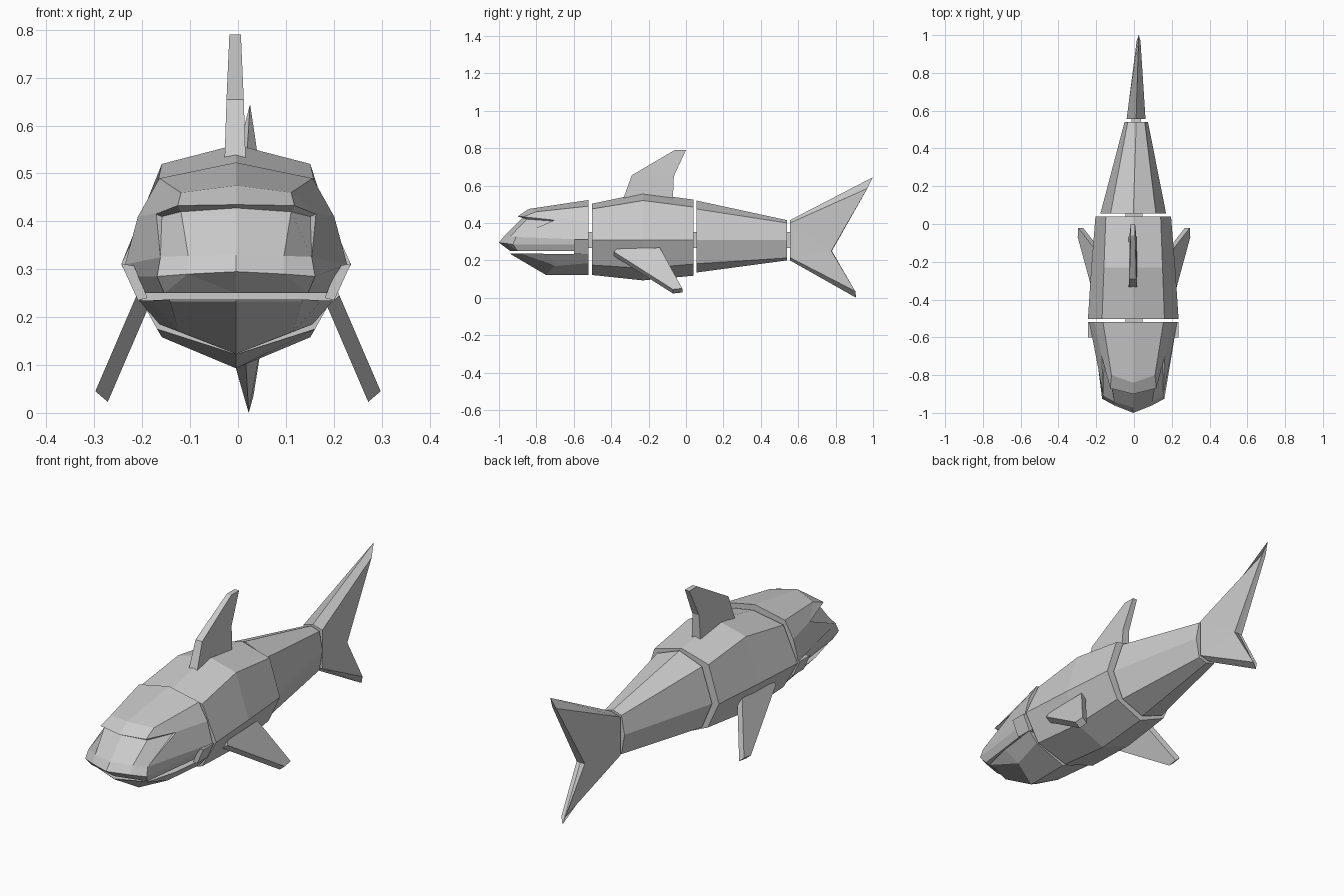
import bpy, bmesh
from mathutils import Vector

def loft(name, rings, caps=True):
    """Skin a list of closed rings with flat faces and cap both ends."""
    bm = bmesh.new()
    rows = [[bm.verts.new(p) for p in r] for r in rings]
    n = len(rows[0])
    for a, b in zip(rows, rows[1:]):
        for i in range(n):
            j = (i + 1) % n
            bm.faces.new((a[i], a[j], b[j], b[i]))
    if caps:
        bm.faces.new(rows[0][::-1])
        bm.faces.new(rows[-1])
    bmesh.ops.remove_doubles(bm, verts=bm.verts, dist=0.0005)
    bmesh.ops.triangulate(bm, faces=[f for f in bm.faces if len(f.verts) > 4])
    bmesh.ops.recalc_face_normals(bm, faces=bm.faces)
    me = bpy.data.meshes.new(name)
    bm.to_mesh(me)
    bm.free()
    ob = bpy.data.objects.new(name, me)
    bpy.context.collection.objects.link(ob)
    return ob

def ring(half, cx=-0.004):
    """Mirror half a section (top centre to bottom centre) into a full ring."""
    return [(cx + x, y, z) for x, y, z in half] + \
           [(cx - x, y, z) for x, y, z in half[-2:0:-1]]

def section(y, top, sx, sz, w, lx, lz, bottom, cx=-0.004, mid=0.31):
    return ring([(0, y, top), (sx, y, sz), (w, y, mid), (lx, y, lz), (0, y, bottom)], cx)

def box(name, c, s):
    x, y, z = (v / 2 for v in s)
    rect = [(-x, -z), (x, -z), (x, z), (-x, z)]
    return loft(name, [[(c[0] + a, c[1] + e, c[2] + b) for a, b in rect] for e in (-y, y)])

# faceted body segments
loft("body", [
    section(-0.503, 0.503, 0.165, 0.475, 0.24, 0.165, 0.175, 0.122),
    section(-0.23, 0.56, 0.155, 0.52, 0.222, 0.155, 0.158, 0.093),
    section(0.04, 0.525, 0.145, 0.485, 0.2, 0.14, 0.18, 0.118)])
loft("rear_body", [
    section(0.055, 0.52, 0.12, 0.475, 0.174, 0.12, 0.182, 0.135),
    section(0.54, 0.415, 0.045, 0.40, 0.062, 0.045, 0.213, 0.2, 0.012)])

# joint links between segments
box("front_joint", (0, -0.512, 0.31), (0.09, 0.08, 0.085))
box("middle_joint", (0, 0.047, 0.31), (0.09, 0.08, 0.085))
box("rear_joint", (0.012, 0.548, 0.31), (0.05, 0.06, 0.085))

# upper head: back, brow top, brow lip, eye recess, snout, snout edge
low = [(0.165, -0.925, 0.285), (0.15, -0.9, 0.25), (0, -0.94, 0.25)]
cheek = (0.158, -0.91, 0.325)
loft("upper_head", [ring(h) for h in (
    [(0, -0.52, 0.523), (0.16, -0.52, 0.49), (0.205, -0.52, 0.41), (0.232, -0.52, 0.31),
     (0.215, -0.52, 0.285), (0.198, -0.52, 0.25), (0, -0.52, 0.25)],
    [(0, -0.84, 0.475), (0.115, -0.8, 0.46), (0.167, -0.7, 0.417), cheek] + low,
    [(0, -0.9, 0.435), (0.122, -0.87, 0.433), (0.167, -0.7, 0.415), cheek] + low,
    [(0, -0.875, 0.428), (0.115, -0.85, 0.42), (0.155, -0.71, 0.41), cheek] + low,
    [(0, -0.972, 0.33), (0.1, -0.94, 0.328), (0.157, -0.91, 0.326), cheek] + low,
    [(0, -1.0, 0.295), (0.1, -0.96, 0.29), low[0], low[0]] + low)])

# lower jaw
loft("lower_jaw", [ring(h) for h in (
    [(0, -0.52, 0.235), (0.203, -0.52, 0.235), (0.16, -0.52, 0.185), (0, -0.52, 0.123)],
    [(0, -0.75, 0.235), (0.178, -0.73, 0.235), (0.12, -0.7, 0.17), (0, -0.75, 0.123)],
    [(0, -0.94, 0.237), (0.14, -0.88, 0.237), (0.138, -0.878, 0.233), (0, -0.937, 0.233)])])

# slanted jaw hinge plates and pectoral fins on both sides
hinge = [(0.24, 0.312), (0.205, 0.235), (0.185, 0.24), (0.213, 0.307)]
fin = [(-0.385, 0.245), (-0.37, 0.262), (-0.14, 0.268), (-0.02, 0.05), (-0.07, 0.045)]
for s, side in ((1, "left"), (-1, "right")):
    loft(side + "_jaw_hinge", [[(-0.004 + s * x, y, z) for x, z in hinge] for y in (-0.6, -0.52)])
    outer = [Vector((s * (0.212 + (0.245 - z) * 0.43), y, z)) for y, z in fin]
    inner = [p + Vector((-s * 0.026, 0, -0.022)) for p in outer]
    loft(side + "_pectoral_fin", [outer, inner])

# dorsal fin, thinner toward its tip
dorsal = [(-0.335, 0.53, 0.022), (-0.29, 0.655, 0.018), (-0.06, 0.79, 0.012),
          (0, 0.79, 0.012), (-0.065, 0.65, 0.018), (-0.07, 0.53, 0.022)]
loft("dorsal_fin", [[(-0.006 + s * t, y, z) for y, z, t in dorsal] for s in (-1, 1)])

# tail fin: bevelled sides around a central outline
edge = [(0.556, 0.415), (1.0, 0.645), (0.78, 0.25), (0.91, 0.0), (0.556, 0.2)]
face = [(0.556, 0.40, 0.05), (0.97, 0.585, 0.01), (0.777, 0.25, 0.022),
        (0.905, 0.035, 0.01), (0.556, 0.215, 0.05)]
def bend(y):
    return 0.011 + (y - 0.556) * 0.032
loft("tail_fin", [
    [(bend(y) - t, y, z) for y, z, t in face],
    [(bend(y), y, z) for y, z in edge],
    [(bend(y) + t, y, z) for y, z, t in face]])
